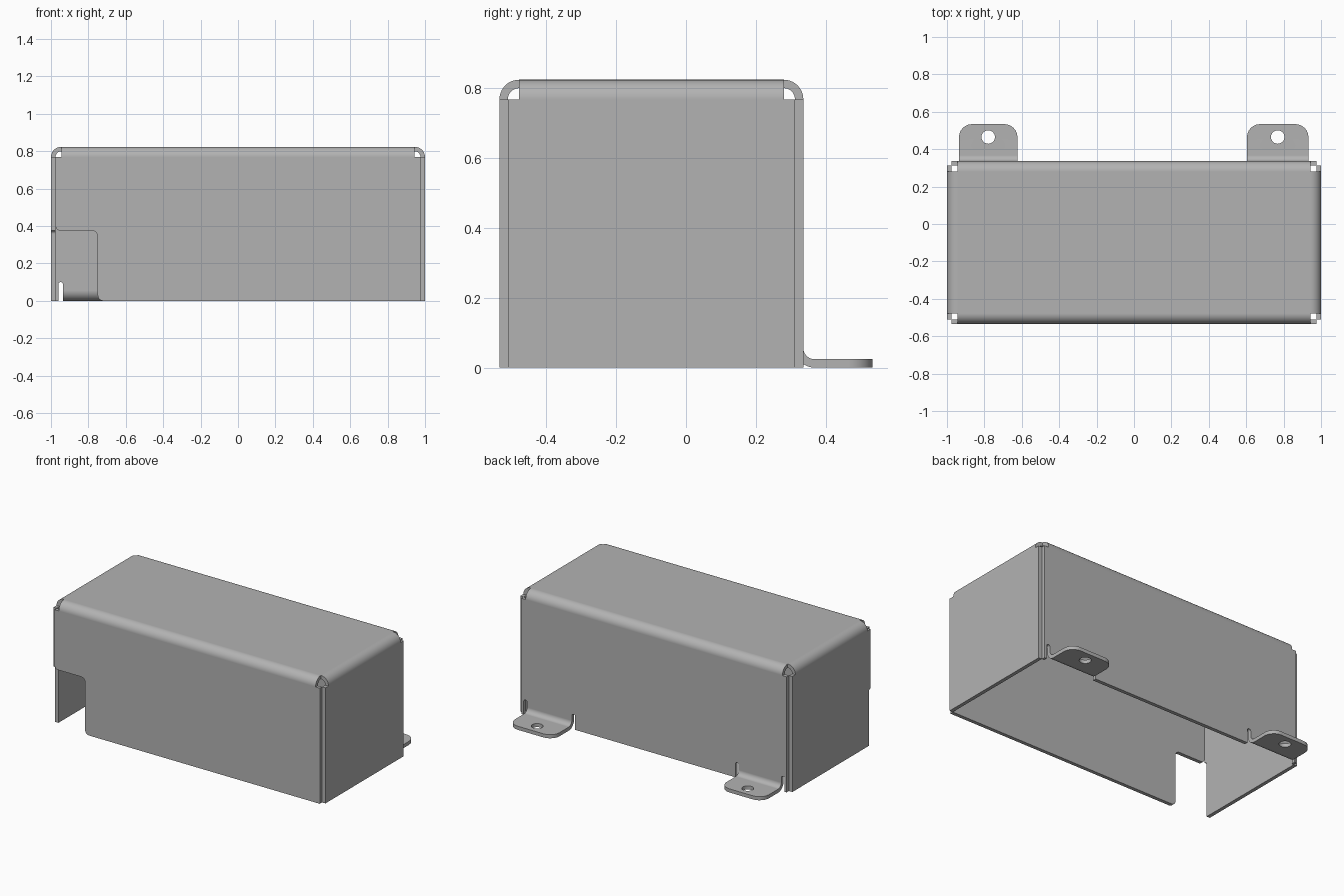
import bpy
import bmesh
from math import sin, cos, pi
from mathutils import Vector

cube = bpy.data.objects.get("Cube")
if cube:
    bpy.data.objects.remove(cube, do_unlink=True)

THICK = 0.024        # sheet thickness
BEND = 0.056         # outer bend radius
TAB_BEND = 0.032     # inner radius of the tab bends
TOP = 0.824
HALF_X, FRONT, BACK = 1.0, -0.534, 0.336
SHOULDER = TOP - BEND
STEPS = 10
TAB_Z = THICK + TAB_BEND

bm = bmesh.new()


def rounded(points):
    """Round the right-angled corners given as (u, v, radius)."""
    out = []
    for i, p in enumerate(points):
        corner = Vector(p[:2])
        if len(p) == 2:
            out.append(corner)
            continue
        a = (Vector(points[i - 1][:2]) - corner).normalized()
        b = (Vector(points[(i + 1) % len(points)][:2]) - corner).normalized()
        for k in range(7):
            t = k / 6 * pi / 2
            out.append(corner + p[2] * (a * (1 - sin(t)) + b * (1 - cos(t))))
    return out


def panel(points, place):
    """One flat panel; place maps (u, v) into space."""
    bm.faces.new([bm.verts.new(place(p[0], p[1])) for p in rounded(points)])


def strip(start, end, path):
    """Curved bend between two ends; path maps (position, angle) into space."""
    for k in range(STEPS):
        t0, t1 = (j / STEPS * pi / 2 for j in (k, k + 1))
        corners = [(start, t0), (end, t0), (end, t1), (start, t1)]
        bm.faces.new([bm.verts.new(path(*c)) for c in corners])


# Top panel and its four bends
px, py0, py1 = HALF_X - BEND, FRONT + BEND, BACK - BEND
panel([(-px, py0), (px, py0), (px, py1), (-px, py1)], lambda u, v: (u, v, TOP))
for y, s in ((py0, -1), (py1, 1)):
    strip(-px, px, lambda u, t: (u, y + s * BEND * sin(t), SHOULDER + BEND * cos(t)))
for s in (-1, 1):
    strip(py0, py1, lambda u, t: (s * (px + BEND * sin(t)), u, SHOULDER + BEND * cos(t)))

# Front wall with the cable cutout
wx, wy0, wy1 = HALF_X - THICK - 0.001, FRONT + THICK, BACK - THICK
panel([(-px, SHOULDER), (px, SHOULDER), (wx, SHOULDER), (wx, 0),
       (-0.75, 0, 0.03), (-0.75, 0.375, 0.03), (-wx, 0.375, 0.025), (-wx, SHOULDER)],
      lambda u, v: (u, FRONT, v))

# Side walls, the right-hand one stepped beside the cutout
side = [(py0, SHOULDER), (py1, SHOULDER), (wy1, SHOULDER), (wy1, 0)]
panel(side + [(wy0, 0), (wy0, SHOULDER)], lambda u, v: (HALF_X, u, v))
step = wy0 + 0.018
panel(side + [(step, 0), (step, 0.375, 0.017), (wy0, 0.375), (wy0, SHOULDER)],
      lambda u, v: (-HALF_X, u, v))

# Back wall with relief slits beside each tab
tabs = [(-0.936, -0.623), (0.604, 0.933)]
SLIT, SLIT_TOP = 0.025, 0.1
outline = [(px, SHOULDER), (-px, SHOULDER), (-wx, SHOULDER), (-wx, 0)]
for x0, x1 in tabs:
    r = SLIT * 0.48
    outline += [(x0 - SLIT, 0), (x0 - SLIT, SLIT_TOP, r), (x0, SLIT_TOP, r), (x0, TAB_Z),
                ((x0 + x1) / 2, TAB_Z),
                (x1, TAB_Z), (x1, SLIT_TOP, r), (x1 + SLIT, SLIT_TOP, r), (x1 + SLIT, 0)]
outline += [(wx, 0), (wx, SHOULDER)]
panel(outline, lambda u, v: (u, BACK, v))

# Mounting tabs, built as mirrored halves around the screw hole
TAB_END, HOLE_Y, HOLE_R = 0.534, 0.465, 0.036
for x0, x1 in tabs:
    xc, w = (x0 + x1) / 2, (x1 - x0) / 2
    bend_y = BACK + TAB_BEND
    hole = [(HOLE_R * sin(k / 12 * pi), HOLE_Y + HOLE_R * cos(k / 12 * pi)) for k in range(13)]
    half = [(0, bend_y), (w, bend_y), (w, TAB_END, 0.07), (0, TAB_END)] + hole
    for s in (-1, 1):
        strip(0, w, lambda u, t: (xc + s * u, bend_y - TAB_BEND * cos(t),
                                  TAB_Z - TAB_BEND * sin(t)))
        panel(half, lambda u, v: (xc + s * u, v, THICK))

# Weld the sheet and face it outwards
bmesh.ops.remove_doubles(bm, verts=bm.verts, dist=0.0002)
bmesh.ops.recalc_face_normals(bm, faces=bm.faces)
bm.normal_update()
if max(bm.faces, key=lambda f: f.calc_center_median().z).normal.z < 0:
    bmesh.ops.reverse_faces(bm, faces=bm.faces)

mesh = bpy.data.meshes.new("sheet_metal_cover")
bm.to_mesh(mesh)
bm.free()
cover = bpy.data.objects.new("sheet_metal_cover", mesh)
bpy.context.collection.objects.link(cover)

# Grey metal
grey = bpy.data.materials.new("grey_metal")
grey.use_nodes = True
colour = (0.45, 0.45, 0.45, 1)
grey.diffuse_color = colour
grey.node_tree.nodes["Principled BSDF"].inputs["Base Color"].default_value = colour
mesh.materials.append(grey)

# Give the sheet its thickness, then shade the bends smoothly
bpy.ops.object.select_all(action="DESELECT")
cover.select_set(True)
bpy.context.view_layer.objects.active = cover
solid = cover.modifiers.new("thickness", "SOLIDIFY")
solid.thickness = THICK
solid.offset = -1
solid.use_even_offset = True
bpy.ops.object.modifier_apply(modifier=solid.name)
bpy.ops.object.shade_smooth_by_angle(angle=0.6)
weighted = cover.modifiers.new("clean_flats", "WEIGHTED_NORMAL")
weighted.keep_sharp = True
